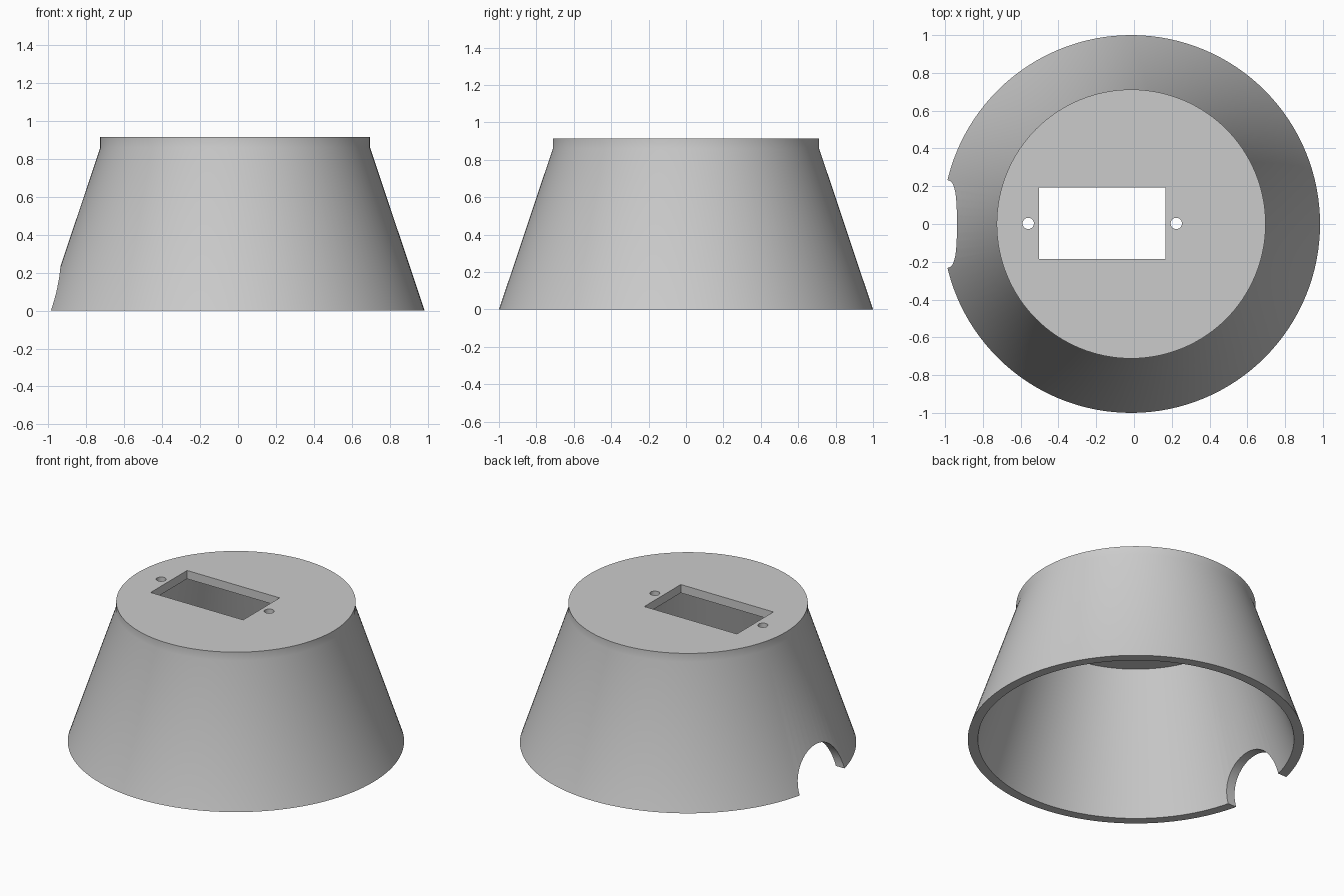
import bpy
import bmesh
import math
from mathutils import Matrix, Vector

cube = bpy.data.objects.get("Cube")
if cube:
    bpy.data.objects.remove(cube, do_unlink=True)

SIDES = 128
AXIS_X = -0.015      # centre of the round body
SLOT_X = -0.168      # centre of the slot and its screw holes

grey = bpy.data.materials.new("Plain grey")
grey.use_nodes = True
grey.diffuse_color = (0.6, 0.6, 0.6, 1)
grey.node_tree.nodes["Principled BSDF"].inputs["Base Color"].default_value = (0.6, 0.6, 0.6, 1)


def make_object(name, bm):
    bmesh.ops.recalc_face_normals(bm, faces=bm.faces)
    mesh = bpy.data.meshes.new(name)
    bm.to_mesh(mesh)
    bm.free()
    mesh.materials.append(grey)
    obj = bpy.data.objects.new(name, mesh)
    bpy.context.collection.objects.link(obj)
    return obj


def lathe(name, profile):
    """Turn a (radius, height) profile about z and cap both ends."""
    bm = bmesh.new()
    rings = []
    for r, z in profile:
        angles = [2 * math.pi * i / SIDES for i in range(SIDES)]
        rings.append([bm.verts.new((AXIS_X + r * math.cos(a), r * math.sin(a), z)) for a in angles])
    for low, high in zip(rings, rings[1:]):
        for i in range(SIDES):
            j = (i + 1) % SIDES
            bm.faces.new((low[i], low[j], high[j], high[i]))
    bm.faces.new(rings[0])
    bm.faces.new(rings[-1])
    return make_object(name, bm)


def box(name, centre, size):
    bm = bmesh.new()
    bmesh.ops.create_cube(bm, size=1, matrix=Matrix.Translation(centre) @ Matrix.Diagonal((*size, 1)))
    return make_object(name, bm)


def rod(name, centre, radius, length, sides, turn=Matrix.Identity(4)):
    bm = bmesh.new()
    bmesh.ops.create_cone(bm, cap_ends=True, segments=sides, radius1=radius, radius2=radius,
                          depth=length, matrix=Matrix.Translation(centre) @ turn)
    return make_object(name, bm)


# Hollow tapered shell with a short straight collar and a closed top plate
shell = lathe("tapered_base", [(0.655, 0.86), (0.94, 0), (1, 0), (0.712, 0.86), (0.712, 0.915)])

# Rectangular slot, two screw holes, and the cable arch in the right wall
cutters = [box("slot_cutter", Vector((SLOT_X, 0.003, 0.9)), (0.672, 0.378, 0.3))]
for side in (-1, 1):
    cutters.append(rod("screw_hole_cutter", Vector((SLOT_X + side * 0.392, 0.003, 0.9)), 0.03, 0.3, 32))
cutters.append(rod("cable_arch_cutter", Vector((-0.95, 0, 0)), 0.232, 0.6, 64,
                   Matrix.Rotation(math.pi / 2, 4, "Y")))

bpy.ops.object.select_all(action="DESELECT")
bpy.context.view_layer.objects.active = shell
shell.select_set(True)
for cutter in cutters:
    cutter.hide_render = True
    mod = shell.modifiers.new("Cut", "BOOLEAN")
    mod.operation = "DIFFERENCE"
    mod.solver = "EXACT"
    mod.object = cutter
    bpy.ops.object.modifier_apply(modifier=mod.name)
    bpy.data.objects.remove(cutter, do_unlink=True)

bpy.ops.object.shade_smooth_by_angle(angle=math.radians(30))
